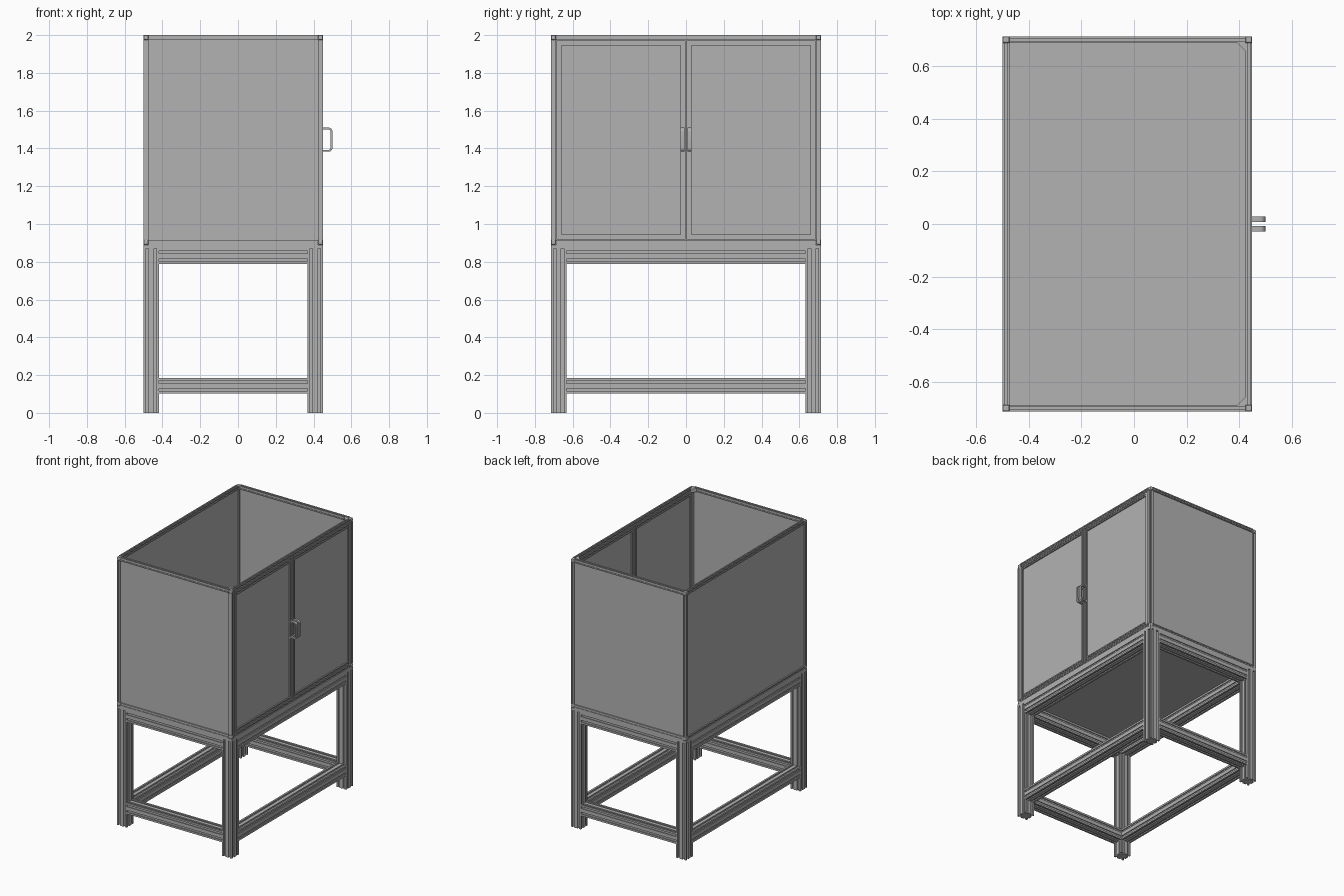
import bpy, bmesh, math
from mathutils import Vector, Matrix

cube = bpy.data.objects.get("Cube")
if cube:
    bpy.data.objects.remove(cube)

grey = bpy.data.materials.new("aluminium grey")
grey.use_nodes = True
GREY = (0.45, 0.45, 0.45, 1)
grey.diffuse_color = GREY
grey.node_tree.nodes["Principled BSDF"].inputs["Base Color"].default_value = GREY

# Outer limits of the cabinet
X0, X1, Y = -0.5, 0.45, 0.715
XC = (X0 + X1) / 2
BEAM, BAR = 0.082, 0.026
BASE, TOP = 0.89, 2.0


def finish(name, bm):
    bmesh.ops.recalc_face_normals(bm, faces=bm.faces)
    mesh = bpy.data.meshes.new(name)
    bm.to_mesh(mesh)
    bm.free()
    obj = bpy.data.objects.new(name, mesh)
    bpy.context.collection.objects.link(obj)
    mesh.materials.append(grey)
    return obj


def box(name, lo, hi, bevel=0):
    bm = bmesh.new()
    lo, hi = Vector(lo), Vector(hi)
    bmesh.ops.create_cube(bm, size=1, matrix=Matrix.Translation((lo + hi) / 2)
                          @ Matrix.Diagonal((*(hi - lo), 1)))
    if bevel:
        bmesh.ops.bevel(bm, geom=bm.edges[:], offset=bevel, segments=2,
                        profile=0.5, affect='EDGES')
    return finish(name, bm)


def slotted_outline(size, slots):
    """Square outline with T-shaped slots cut into each side."""
    h, pitch = size / 2, size / slots
    mouth, wide = pitch * 0.17, pitch * 0.27
    lip, deep = pitch * 0.12, pitch * 0.28
    side = [(-h, -h)]
    for i in range(slots):
        c = -h + pitch * (i + 0.5)
        side += [(c - mouth, -h), (c - mouth, -h + lip), (c - wide, -h + lip),
                 (c - wide, -h + deep), (c + wide, -h + deep),
                 (c + wide, -h + lip), (c + mouth, -h + lip), (c + mouth, -h)]
    outline = []
    for _ in range(4):
        outline += side
        side = [(-v, u) for u, v in side]
    return outline


def extrusion(name, start, end, size, slots):
    """Slotted bar along one axis between two centre points."""
    start, end = Vector(start), Vector(end)
    along = (end - start).normalized()
    u = Vector((0, 0, 1)) if abs(along.z) < 0.5 else Vector((1, 0, 0))
    v = along.cross(u)
    bm = bmesh.new()
    ring = [bm.verts.new(start + u * a + v * b) for a, b in slotted_outline(size, slots)]
    face = bm.faces.new(ring)
    moved = bmesh.ops.extrude_face_region(bm, geom=[face])["geom"]
    bmesh.ops.translate(bm, vec=end - start,
                        verts=[g for g in moved if isinstance(g, bmesh.types.BMVert)])
    return finish(name, bm)


# Stand: four legs and two levels of beams
h = BEAM / 2
plate_z = BASE - 0.02
lx, ly = (X0 + h, X1 - h), (-Y + h, Y - h)
for sx, x in zip(("right", "left"), lx):
    for sy, y in zip(("front", "back"), ly):
        extrusion(f"{sy}_{sx}_leg", (x, y, 0), (x, y, plate_z), BEAM, 2)
for level, z in (("lower", 0.143), ("upper", plate_z - h)):
    for side, y in zip(("front", "back"), ly):
        extrusion(f"{level}_{side}_beam", (lx[0] + h, y, z), (lx[1] - h, y, z), BEAM, 2)
    for side, x in zip(("right", "left"), lx):
        extrusion(f"{level}_{side}_beam", (x, ly[0] + h, z), (x, ly[1] - h, z), BEAM, 2)
box("cabinet_floor", (X0, -Y, plate_z), (X1, Y, BASE))

# Cabinet frame: posts, rails and rounded corner connectors
b = BAR / 2
px, py, pz = (X0 + b, X1 - b), (-Y + b, Y - b), (BASE + b, TOP - b)
for sx, x in zip(("right", "left"), px):
    for sy, y in zip(("front", "back"), py):
        extrusion(f"{sy}_{sx}_post", (x, y, pz[0] + b), (x, y, pz[1] - b), BAR, 1)
        for sz, z in zip(("bottom", "top"), pz):
            c = Vector((x, y, z))
            d = Vector((b, b, b))
            box(f"{sz}_{sy}_{sx}_connector", c - d, c + d, 0.006)
for level, z in zip(("bottom", "top"), pz):
    for side, y in zip(("front", "back"), py):
        extrusion(f"{level}_{side}_rail", (px[0] + b, y, z), (px[1] - b, y, z), BAR, 1)
    for side, x in zip(("right", "left"), px):
        extrusion(f"{level}_{side}_rail", (x, py[0] + b, z), (x, py[1] - b, z), BAR, 1)

# Fixed panels held in the frame slots
t = 0.003
zlo, zhi = BASE + BAR - 0.004, TOP - BAR + 0.004
for side, y in zip(("front", "back"), py):
    box(f"{side}_panel", (X0 + BAR - 0.004, y - t, zlo), (X1 - BAR + 0.004, y + t, zhi))
box("right_panel", (px[0] - t, -Y + BAR - 0.004, zlo), (px[0] + t, Y - BAR + 0.004, zhi))

# Doors with frames, panels and pull handles
x = px[1]
d0, d1 = 0.003, Y - BAR - 0.003
z0, z1 = BASE + BAR + 0.003, TOP - BAR - 0.003
for side, s in (("front", -1), ("back", 1)):
    for part, y in (("inner", d0 + b), ("outer", d1 - b)):
        extrusion(f"{side}_door_{part}_stile", (x, s * y, z0), (x, s * y, z1), BAR, 1)
    for part, z in (("bottom", z0 + b), ("top", z1 - b)):
        extrusion(f"{side}_door_{part}_rail", (x, s * (d0 + BAR), z),
                  (x, s * (d1 - BAR), z), BAR, 1)
    ys = sorted((s * (d0 + BAR - 0.004), s * (d1 - BAR + 0.004)))
    box(f"{side}_door_panel", (x - t, ys[0], z0 + BAR - 0.004),
        (x + t, ys[1], z1 - BAR + 0.004))

    # Handle: a flat strip bent into a rounded bracket
    reach, low, high, thick, r = 0.5, 1.383, 1.51, 0.01, 0.02

    def bracket(inset):
        rad = r - inset
        pts = [(X1, low + inset)]
        for cz, a0 in ((low + r, -90), (high - r, 0)):
            for k in range(7):
                a = math.radians(a0 + 15 * k)
                pts.append((reach - r + rad * math.cos(a), cz + rad * math.sin(a)))
        return pts + [(X1, high - inset)]

    outer, inner = bracket(0), bracket(thick)
    bm = bmesh.new()
    yc, w = s * 0.018, 0.01
    rows = [[bm.verts.new((p, yc + o, q)) for p, q in path]
            for path, o in ((outer, -w), (outer, w), (inner, w), (inner, -w))]
    for i in range(4):
        one, two = rows[i], rows[(i + 1) % 4]
        for k in range(len(one) - 1):
            bm.faces.new((one[k], one[k + 1], two[k + 1], two[k]))
    for k in (0, -1):
        bm.faces.new([row[k] for row in rows])
    handle = finish(f"{side}_door_handle", bm)
    bpy.context.view_layer.objects.active = handle
    handle.select_set(True)
    bpy.ops.object.shade_smooth_by_angle(angle=math.radians(35))
    handle.select_set(False)

    # Triangular gussets behind the door side corners
    for level, z in (("bottom", BASE), ("top", TOP - BAR)):
        bm = bmesh.new()
        cx, cy = X1 - BAR, s * (Y - BAR)
        tri = [bm.verts.new(p) for p in ((cx, cy, z), (cx - 0.03, cy, z),
                                         (cx, cy - s * 0.03, z))]
        moved = bmesh.ops.extrude_face_region(bm, geom=[bm.faces.new(tri)])["geom"]
        bmesh.ops.translate(bm, vec=(0, 0, BAR),
                            verts=[g for g in moved if isinstance(g, bmesh.types.BMVert)])
        finish(f"{level}_{side}_gusset", bm)
